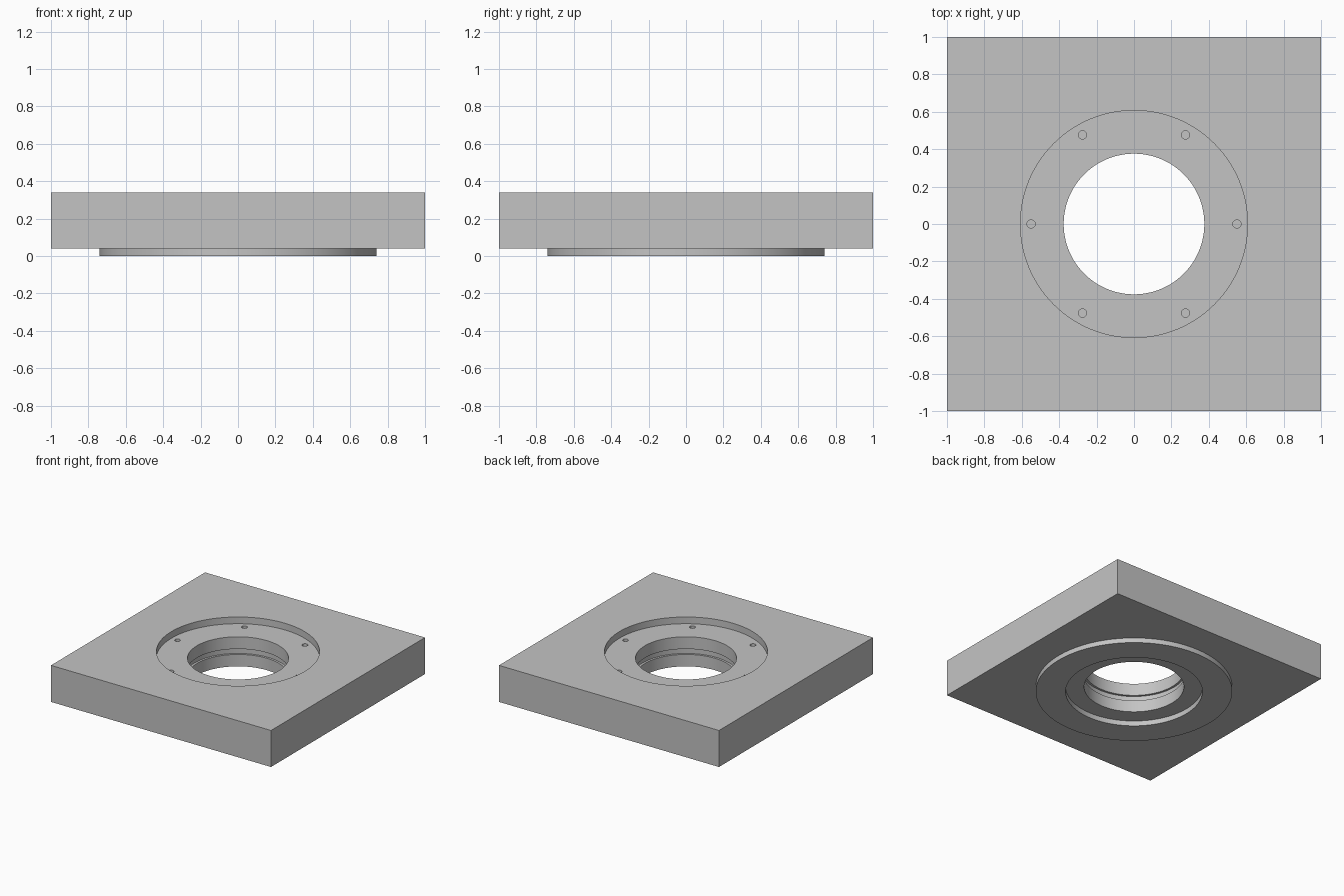
import bpy
import bmesh
from math import cos, sin, tau, radians

old = bpy.data.objects.get("Cube")
if old:
    bpy.data.objects.remove(old, do_unlink=True)

SEGMENTS = 128
grey = bpy.data.materials.new("machined_grey")
grey.use_nodes = True
colour = (0.55, 0.55, 0.55, 1)
grey.diffuse_color = colour
grey.node_tree.nodes["Principled BSDF"].inputs["Base Color"].default_value = colour


def add_object(name, bm):
    bmesh.ops.recalc_face_normals(bm, faces=bm.faces)
    mesh = bpy.data.meshes.new(name)
    bm.to_mesh(mesh)
    bm.free()
    mesh.materials.append(grey)
    obj = bpy.data.objects.new(name, mesh)
    bpy.context.collection.objects.link(obj)
    return obj


def lathe(name, profile, segments=SEGMENTS, x=0, y=0):
    """Closed solid of revolution; first and last points lie on the axis."""
    bm = bmesh.new()
    rings = [[bm.verts.new((x + r * cos(tau * i / segments),
                            y + r * sin(tau * i / segments), z))
              for i in range(segments)] for r, z in profile[1:-1]]
    for a, b in zip(rings, rings[1:]):
        for i in range(segments):
            j = (i + 1) % segments
            bm.faces.new((a[i], a[j], b[j], b[i]))
    bm.faces.new(rings[0][::-1])
    bm.faces.new(rings[-1])
    return add_object(name, bm)


def cylinder(name, r, z0, z1, segments=SEGMENTS, x=0, y=0):
    return lathe(name, [(0, z0), (r, z0), (r, z1), (0, z1)], segments, x, y)


def combine(target, tool, operation):
    mod = target.modifiers.new(operation.title(), 'BOOLEAN')
    mod.operation = operation
    mod.solver = 'EXACT'
    mod.object = tool
    bpy.context.view_layer.objects.active = target
    bpy.ops.object.modifier_apply(modifier=mod.name)
    bpy.data.objects.remove(tool, do_unlink=True)


# Square plate
bm = bmesh.new()
bmesh.ops.create_cube(bm, size=1)
for v in bm.verts:
    v.co = (v.co.x * 2, v.co.y * 2, 0.19 + v.co.z * 0.3)
plate = add_object("flanged_plate", bm)

# Raised round flange underneath
combine(plate, cylinder("flange", 0.74, 0, 0.1), 'UNION')

# Lower recess, bore with ring groove, and upper recess
BORE, GROOVE, LOWER, UPPER = 0.376, 0.394, 0.515, 0.607
combine(plate, lathe("bore_cutter", [
    (0, -0.1), (LOWER, -0.1), (LOWER, 0.042), (BORE, 0.042),
    (BORE, 0.14), (GROOVE, 0.14), (GROOVE, 0.185), (BORE, 0.185),
    (BORE, 0.285), (UPPER, 0.285), (UPPER, 0.5), (0, 0.5)]), 'DIFFERENCE')

# Blind screw holes in the upper recess
for i in range(6):
    a = tau * i / 6
    hole = cylinder("hole_cutter", 0.022, 0.18, 0.4, 24, 0.55 * cos(a), 0.55 * sin(a))
    combine(plate, hole, 'DIFFERENCE')

# Smooth walls, sharp rims
bpy.ops.object.select_all(action='DESELECT')
plate.select_set(True)
bpy.context.view_layer.objects.active = plate
bpy.ops.object.shade_smooth_by_angle(angle=radians(30))
